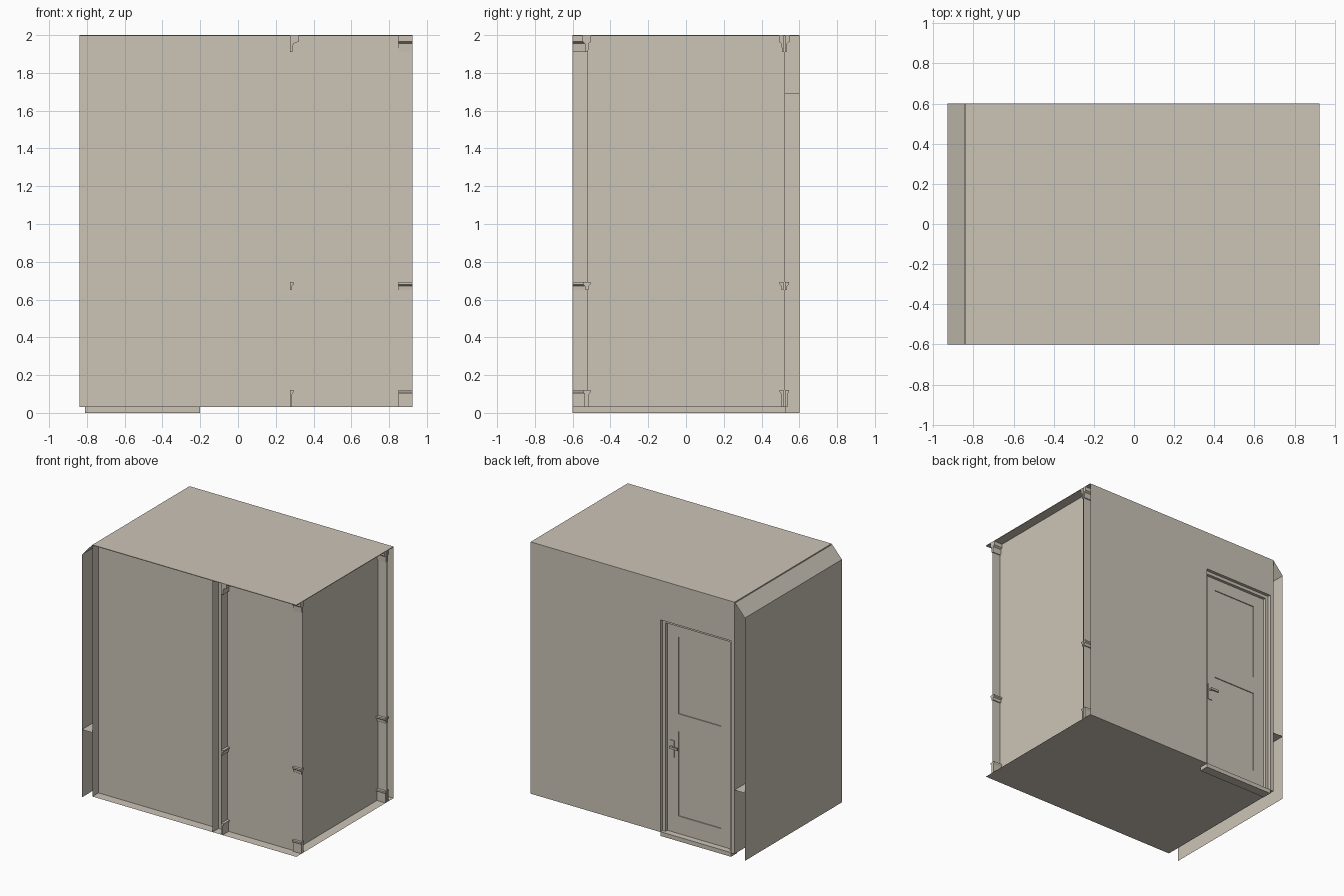
import bpy, bmesh

if "Cube" in bpy.data.objects:
    bpy.data.objects.remove(bpy.data.objects["Cube"])

mat = bpy.data.materials.new("warm_grey")
mat.diffuse_color = (0.60, 0.55, 0.47, 1)
mat.use_nodes = True
mat.node_tree.nodes["Principled BSDF"].inputs["Base Color"].default_value = mat.diffuse_color


def finish(name, bm):
    me = bpy.data.meshes.new(name)
    bm.to_mesh(me)
    bm.free()
    me.materials.append(mat)
    ob = bpy.data.objects.new(name, me)
    bpy.context.collection.objects.link(ob)
    return ob


def sheet(name, *quads):
    """Thin single-sided panels, each given by four corners."""
    bm = bmesh.new()
    for q in quads:
        bm.faces.new([bm.verts.new(p) for p in q])
    return finish(name, bm)


def qx(x, y0, y1, z0, z1):
    return [(x, y0, z0), (x, y1, z0), (x, y1, z1), (x, y0, z1)]


def qy(y, x0, x1, z0, z1):
    return [(x0, y, z0), (x1, y, z0), (x1, y, z1), (x0, y, z1)]


def qz(z, x0, x1, y0, y1):
    return [(x0, y0, z), (x1, y0, z), (x1, y1, z), (x0, y1, z)]


def box(name, x0, x1, y0, y1, z0, z1):
    bm = bmesh.new()
    bmesh.ops.create_cube(bm, size=1)
    for v in bm.verts:
        v.co = ((x0 + x1) / 2 + v.co.x * (x1 - x0),
                (y0 + y1) / 2 + v.co.y * (y1 - y0),
                (z0 + z1) / 2 + v.co.z * (z1 - z0))
    return finish(name, bm)


# Moulding cross-sections: (distance from wall, height)
BASE = [(0, FLOOR := 0.03), (0.012, 0.03), (0.012, 0.10), (0.02, 0.112), (0.02, 0.12), (0, 0.12)]
RAIL = [(0, 0.65), (0.008, 0.65), (0.01, 0.672), (0.02, 0.68), (0.02, 0.692), (0, 0.692)]
CROWN = [(0, 1.91), (0.014, 1.91), (0.018, 1.955), (0.045, 1.965), (0.045, 1.995), (0, 1.995)]


def mouldings(name, axis, wall, side, a, b, crown=CROWN):
    """Skirting, rail and crown on a wall at axis=wall, running from a to b."""
    for part, prof in (("skirting", BASE), ("rail", RAIL), ("crown", crown)):
        bm = bmesh.new()
        ends = []
        for t in (a, b):
            pts = [(wall + side * d, t, z) if axis == "x" else (t, wall + side * d, z) for d, z in prof]
            ends.append([bm.verts.new(p) for p in pts])
            bm.faces.new(ends[-1])
        for i in range(len(prof)):
            j = (i + 1) % len(prof)
            bm.faces.new((ends[0][i], ends[0][j], ends[1][j], ends[1][i]))
        bmesh.ops.recalc_face_normals(bm, faces=bm.faces)
        finish(f"{name}_{part}", bm)


L, R, IN = -0.84, 0.925, 0.85      # left wall, right edge, right inner wall
F, W = -0.525, 0.525               # inner faces of front and back walls
DL, DR, DT = -0.81, -0.20, 1.69    # door opening

# Floor and ceiling
sheet("floor", qz(FLOOR, L, R, -0.6, 0.6))
box("ceiling", L, R, -0.6, 0.6, 1.995, 2.0)

# Walls
sheet("front_wall", qy(F, L, R, FLOOR, 1.995))
sheet("right_wall", qx(IN, F, W, FLOOR, 1.995))
sheet("left_wall", qx(L, -0.6, 0.6, FLOOR, 1.995))
for n, y in (("back_outer_wall", 0.6), ("back_inner_wall", W)):
    sheet(n, qy(y, DR, R, FLOOR, 1.995), qy(y, L, DL, FLOOR, 1.995),
          qy(y, DL, DR, DT, 1.995))
sheet("back_wing", qy(0.515, IN, R, FLOOR, 1.995))

# Stub of the partition in front
sheet("partition_stub", qx(0.2, -0.6, F, FLOOR, 1.995), qx(0.275, -0.6, F, FLOOR, 1.995))
mouldings("partition", "x", 0.275, 1, -0.6, F)

# Mouldings on the corner wings
SMALL = [(d * 0.5, z) for d, z in CROWN]
for n, y, s in (("front_wing_outer", F, -1), ("front_wing_inner", F, 1),
                ("back_wing_inner", 0.515, -1), ("back_wing_outer", W, 1)):
    mouldings(n, "y", y, s, IN, R, SMALL)

# Mouldings round the room
mouldings("room_front", "y", F, 1, L, IN)
mouldings("room_right", "x", IN, -1, F, W)
mouldings("room_back", "y", W, -1, DR + 0.05, IN)
mouldings("room_left", "x", L, 1, F, W)

# Outer window bay: sheet with sloped head and sill
B = -0.93
sheet("window_bay", qx(B, -0.6, 0.6, 0, 1.9),
      [(B, -0.6, 1.9), (B, 0.6, 1.9), (L - 0.005, 0.6, 1.995), (L - 0.005, -0.6, 1.995)],
      qz(0.53, B, L, -0.6, 0.6))

# Door lining, threshold and inside casing
sheet("door_lining", qx(DL, W, 0.6, FLOOR, DT), qx(DR, W, 0.6, FLOOR, DT),
      qz(DT, DL, DR, W, 0.6))
box("door_threshold", DL, DR, W, 0.6, 0, FLOOR + 0.003)
for n, x0, x1, z0, z1 in (("left", DL - 0.025, DL + 0.02, FLOOR, 1.72),
                          ("right", DR - 0.02, DR + 0.03, FLOOR, 1.72),
                          ("top", DL + 0.02, DR - 0.02, 1.67, 1.72)):
    box(f"inner_casing_{n}", x0, x1, 0.515, W, z0, z1)
for n, x0, x1, z0, z1 in (("left", DL, DL + 0.025, FLOOR, DT),
                          ("right", DR - 0.025, DR, FLOOR, DT),
                          ("top", DL + 0.025, DR - 0.025, DT - 0.025, DT)):
    box(f"door_stop_{n}", x0, x1, W, 0.575, z0, z1)

# Door leaf: stiles, rails and sunken panels
Y0, Y1 = 0.53, 0.552
PL, PR = DL + 0.12, DR - 0.12
box("door_stile_left", DL + 0.025, PL, Y0, Y1, 0.033, DT - 0.025)
box("door_stile_right", PR, DR - 0.025, Y0, Y1, 0.033, DT - 0.025)
for n, z0, z1 in (("bottom", 0.033, 0.17), ("middle", 0.83, 0.97), ("top", 1.57, DT - 0.025)):
    box(f"door_rail_{n}", PL, PR, Y0, Y1, z0, z1)
box("door_panels", PL, PR, 0.537, 0.545, 0.17, 1.57)

# Handles on both sides
for n, y, s in (("outer", Y1, 1), ("inner", Y0, -1)):
    def span(a, b):
        return sorted((y + s * a, y + s * b))
    box(f"handle_plate_{n}", -0.285, -0.25, *span(0, 0.005), 0.62, 0.75)
    box(f"handle_stem_{n}", -0.274, -0.261, *span(0.005, 0.025), 0.695, 0.708)
    box(f"handle_lever_{n}", -0.33, -0.261, *span(0.02, 0.03), 0.693, 0.71)
